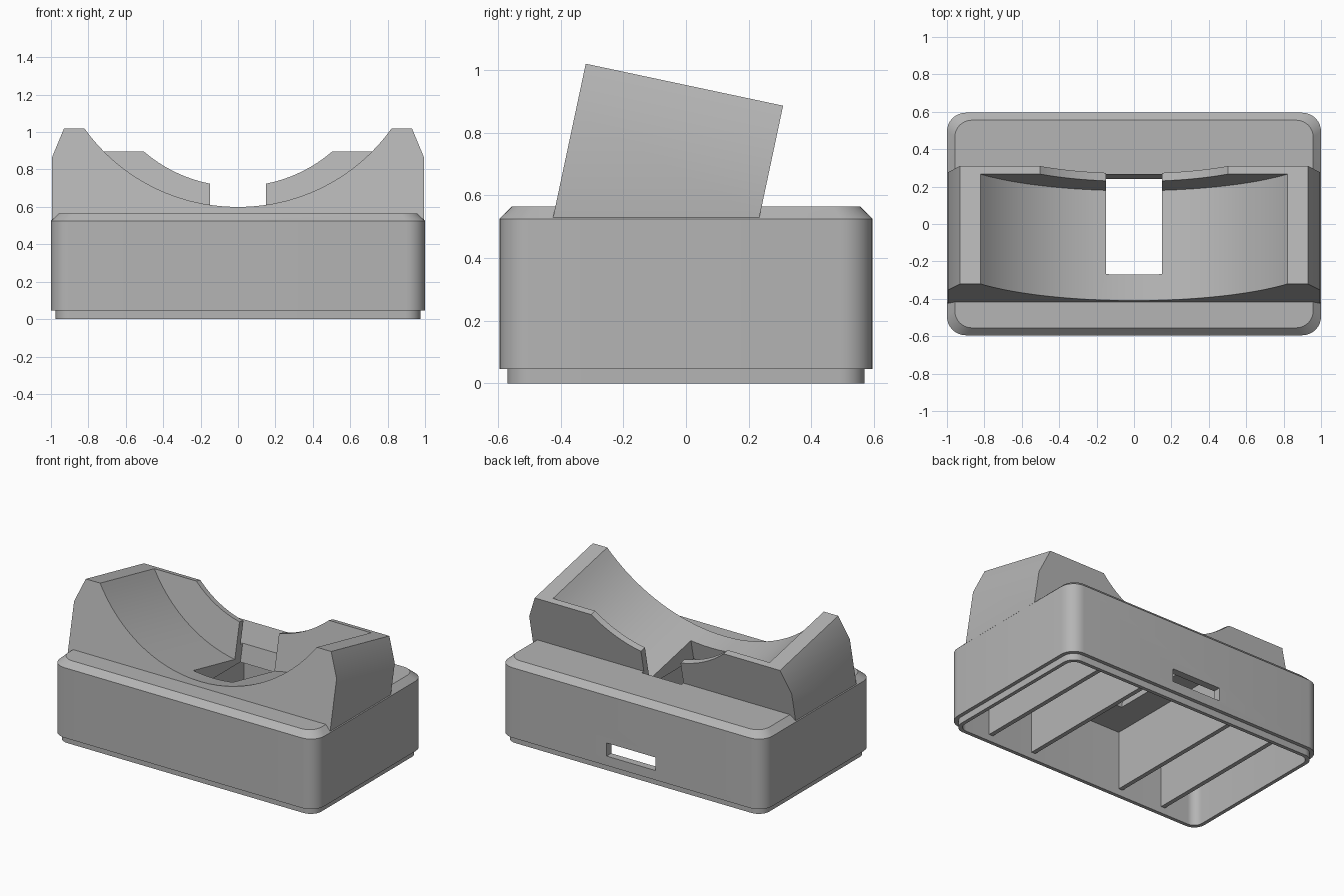
import bpy, bmesh, math
from mathutils import Vector

if "Cube" in bpy.data.objects:
    bpy.data.objects.remove(bpy.data.objects["Cube"])

TILT = math.radians(12)
F = Vector((0, -0.32, 1.02))                          # top front edge of the cradle
U = Vector((0, math.cos(TILT), -math.sin(TILT)))      # along the cradle depth
W = Vector((0, math.sin(TILT), math.cos(TILT)))       # along the cradle height
DEPTH, LIP = 0.644, 0.60

grey = bpy.data.materials.new("grey plastic")
grey.diffuse_color = (0.46, 0.46, 0.46, 1)
grey.use_nodes = True
grey.node_tree.nodes["Principled BSDF"].inputs["Base Color"].default_value = grey.diffuse_color


def loft(name, rings):
    """Closed solid through equally sized rings of points."""
    bm = bmesh.new()
    vs = [[bm.verts.new(p) for p in r] for r in rings]
    n = len(vs[0])
    for a, b in zip(vs, vs[1:]):
        for i in range(n):
            bm.faces.new((a[i], a[(i + 1) % n], b[(i + 1) % n], b[i]))
    bm.faces.new(vs[0][::-1])
    bm.faces.new(vs[-1])
    bmesh.ops.recalc_face_normals(bm, faces=bm.faces)
    me = bpy.data.meshes.new(name)
    bm.to_mesh(me)
    bm.free()
    me.materials.append(grey)
    ob = bpy.data.objects.new(name, me)
    bpy.context.collection.objects.link(ob)
    return ob


def rounded(hx, hy, z, r, seg=8):
    pts = []
    for k, (sx, sy) in enumerate(((1, 1), (-1, 1), (-1, -1), (1, -1))):
        for i in range(seg + 1):
            a = math.pi / 2 * (k + i / seg)
            pts.append((sx * (hx - r) + r * math.cos(a), sy * (hy - r) + r * math.sin(a), z))
    return pts


def tilted(x, u, w):
    return F + U * u + W * w + Vector((x, 0, 0))


def box(name, x0, x1, y0, y1, z0, z1):
    return loft(name, [[(x0, y0, z), (x1, y0, z), (x1, y1, z), (x0, y1, z)] for z in (z0, z1)])


def tilted_cylinder(name, r, u0, u1, seg=96):
    ring = [(r * math.cos(2 * math.pi * i / seg), 0.57 + r * math.sin(2 * math.pi * i / seg))
            for i in range(seg)]
    return loft(name, [[tilted(x, u, w) for x, w in ring] for u in (u0, u1)])


def combine(target, other, op):
    m = target.modifiers.new(op, 'BOOLEAN')
    m.operation, m.object, m.solver = op, other, 'EXACT'
    bpy.context.view_layer.objects.active = target
    bpy.ops.object.modifier_apply(modifier=m.name)
    bpy.data.objects.remove(other)


# Body with stepped foot and chamfered top
body = loft("body", [rounded(0.975, 0.57, 0, 0.08), rounded(0.975, 0.57, 0.045, 0.08),
                     rounded(1.0, 0.595, 0.045, 0.1), rounded(1.0, 0.595, 0.525, 0.1),
                     rounded(0.958, 0.555, 0.565, 0.09)])

# Tilted cradle block, its foot cut level inside the body
profile = [(-0.995, None), (-0.995, -0.16), (-0.93, 0), (0.93, 0), (0.995, -0.16), (0.995, None)]
rings = []
for u in (0, DEPTH):
    foot = (0.53 - (F + U * u).z) / W.z
    rings.append([tilted(x, u, foot if w is None else w) for x, w in profile])
combine(body, loft("cradle", rings), 'UNION')

# Round trough, shallower opening in the rear lip, and the cable slot
combine(body, tilted_cylinder("trough", 1.0, -0.2, LIP), 'DIFFERENCE')
combine(body, tilted_cylinder("lip_opening", 0.76, 0.5, 0.9), 'DIFFERENCE')
slot = loft("slot", [[tilted(x, u, w) for x, u in
                      ((-0.15, 0.142), (0.15, 0.142), (0.15, 0.667), (-0.15, 0.667))]
                     for w in (-0.7, 0.15)])
combine(body, slot, 'DIFFERENCE')

# Hollow underside and rear connector opening
combine(body, loft("cavity", [rounded(0.95, 0.545, z, 0.06) for z in (-0.1, 0.445)]), 'DIFFERENCE')
combine(body, box("port", -0.185, 0.185, 0.5, 0.7, 0.11, 0.20), 'DIFFERENCE')

bpy.ops.object.select_all(action='DESELECT')
body.select_set(True)
bpy.context.view_layer.objects.active = body
bpy.ops.object.shade_smooth_by_angle(angle=math.radians(25))

# Stiffening ribs across the underside
for side in (-1, 1):
    for n, x in enumerate((0.35, 0.69)):
        box(f"rib_{n}_{'left' if side < 0 else 'right'}", side * x - 0.015, side * x + 0.015,
            -0.55, 0.55, 0.045, 0.45)
